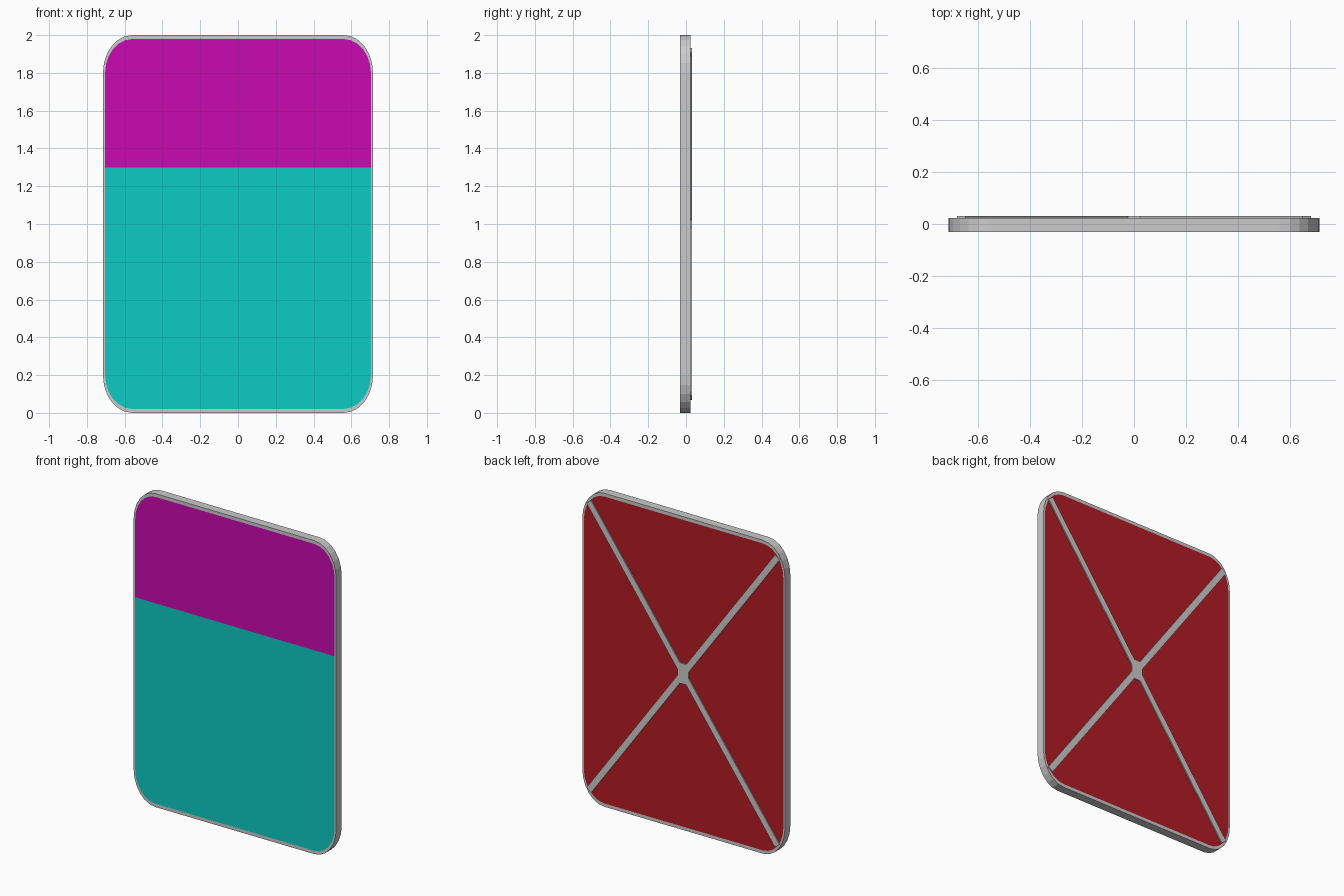
import bpy, math

if "Cube" in bpy.data.objects:
    bpy.data.objects.remove(bpy.data.objects["Cube"])

FRONT, BACK, TOP = -0.031, 0.024, 0.031
SPLIT = 1.30


def rounded(hw, hh, rx, rz, seg=6):
    """Rounded rectangle in xz, counter-clockwise seen from the front."""
    pts = []
    for q, (sx, sz) in enumerate([(1, 1), (-1, 1), (-1, -1), (1, -1)]):
        for i in range(seg + 1):
            a = math.pi / 2 * (q + i / seg)
            pts.append((sx * (hw - rx) + rx * math.cos(a),
                        1 + sz * (hh - rz) + rz * math.sin(a)))
    return pts


def make(name, verts, faces, colour=None):
    me = bpy.data.meshes.new(name)
    me.from_pydata(verts, [], faces)
    me.update()
    ob = bpy.data.objects.new(name, me)
    bpy.context.collection.objects.link(ob)
    if colour:
        mat = bpy.data.materials.new(name + "_colour")
        mat.diffuse_color = (*colour, 1)
        mat.use_nodes = True
        mat.node_tree.nodes["Principled BSDF"].inputs["Base Color"].default_value = mat.diffuse_color
        me.materials.append(mat)
    return ob


def panel(name, pts, y, colour, back=False):
    face = list(range(len(pts)))
    make(name, [(x, y, z) for x, z in pts], [face[::-1] if back else face], colour)


outer = rounded(0.715, 1.0, 0.155, 0.20)
inner = rounded(0.704, 0.979, 0.144, 0.182)
n = len(outer)

# Frame: front rim, side wall and back rim
rings = [(inner, FRONT), (outer, FRONT), (outer, BACK), (inner, BACK)]
verts = [(x, y, z) for pts, y in rings for x, z in pts]
faces = [(r * n + i, (r + 1) * n + i, (r + 1) * n + (i + 1) % n, r * n + (i + 1) % n)
         for r in range(3) for i in range(n)]
make("frame", verts, faces)

# Front panels, split by a horizontal line
cut = [(-0.704, SPLIT), (0.704, SPLIT)]
panel("front_upper_panel", [p for p in inner if p[1] > SPLIT] + cut, FRONT, (0.6, 0.003, 0.44))
panel("front_lower_panel", [p for p in inner if p[1] < SPLIT] + cut[::-1], FRONT, (0.004, 0.6, 0.56))

# Back panel
panel("back_panel", inner, BACK, (0.45, 0.012, 0.018), back=True)

# Raised diagonal brace with a small hub at the crossing
ex, ez, w = 0.665, 0.92, 0.02
length = math.hypot(ex, ez)
dx, dz = ex / length, ez / length
slope = dz / dx
hx, hz = 0.04, 0.065
arm = [(hx, hx * slope - w / dx), (ex + w * dz, ez - w * dx),
       (ex - w * dz, ez + w * dx), ((hz - w / dx) / slope, hz)]
cross = []
for sx, sz in [(1, 1), (-1, 1), (-1, -1), (1, -1)]:
    quarter = [(sx * x, 1 + sz * z) for x, z in arm]
    cross += quarter if sx * sz > 0 else quarter[::-1]
m = len(cross)
# Top faces: hub polygon plus one quad per arm
hub = [i for q in range(4) for i in (q * 4, q * 4 + 3)]
tops = [hub] + [[q * 4 + k for k in range(4)] for q in range(4)]
verts = [(x, BACK, z) for x, z in cross] + [(x, TOP, z) for x, z in cross]
faces = [(i, (i + 1) % m, m + (i + 1) % m, m + i)[::-1] for i in range(m)]
faces += [[m + i for i in f][::-1] for f in tops]
brace = make("back_brace", verts, faces)
brace.data.flip_normals() if brace.data.polygons[m].normal.y < 0 else None
